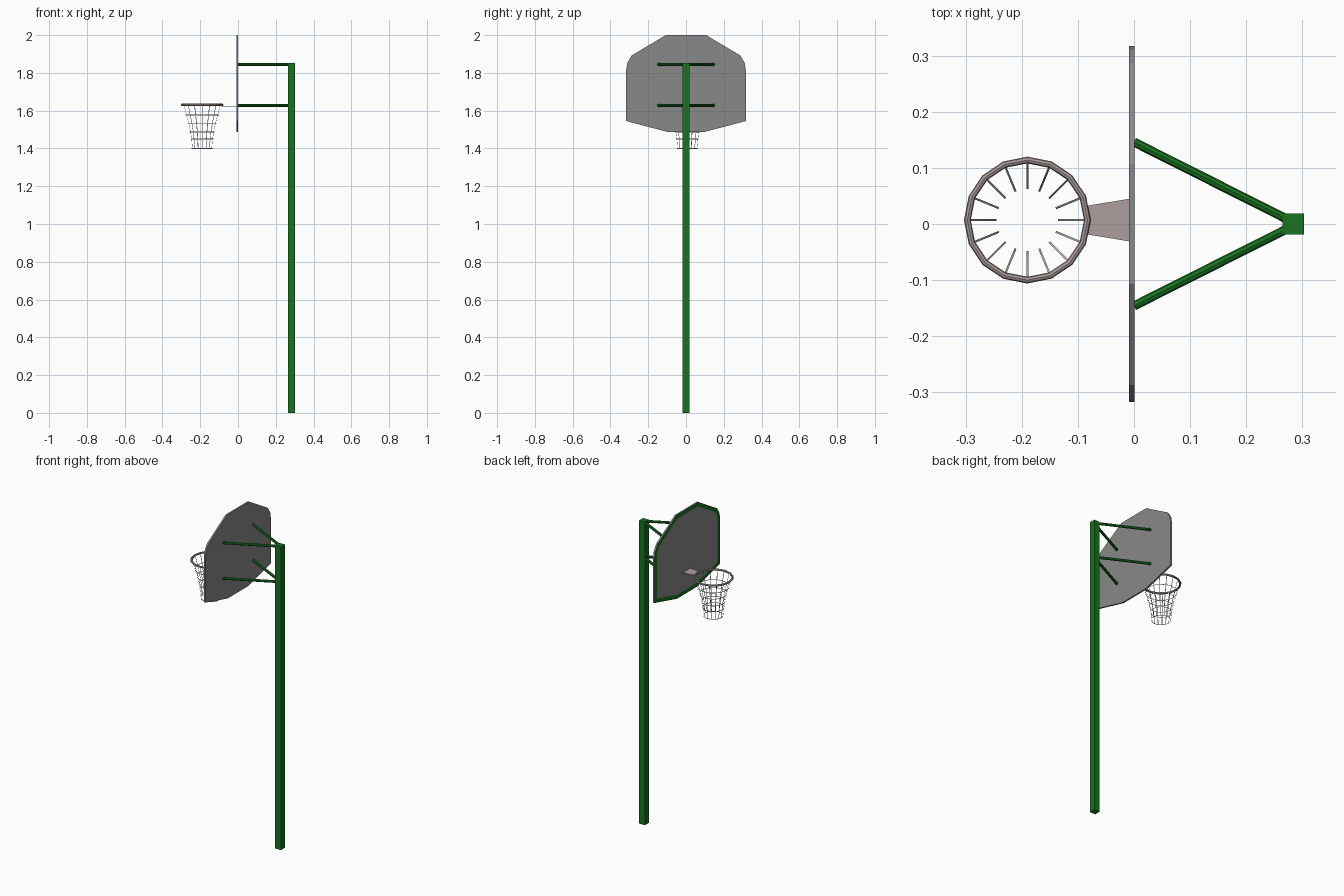
import bpy, bmesh, math
from mathutils import Vector

if "Cube" in bpy.data.objects:
    bpy.data.objects.remove(bpy.data.objects["Cube"])


def material(name, rgb):
    m = bpy.data.materials.new(name)
    m.diffuse_color = (*rgb, 1)
    m.use_nodes = True
    m.node_tree.nodes["Principled BSDF"].inputs["Base Color"].default_value = m.diffuse_color
    return m


GREEN = material("green_paint", (0.01, 0.17, 0.015))
RIM = material("rim_metal", (0.42, 0.34, 0.34))


def add_object(name, bm, *mats):
    me = bpy.data.meshes.new(name)
    bm.to_mesh(me)
    bm.free()
    ob = bpy.data.objects.new(name, me)
    bpy.context.collection.objects.link(ob)
    for m in mats:
        me.materials.append(m)
    return ob


def box(name, lo, hi, mat):
    bm = bmesh.new()
    bmesh.ops.create_cube(bm, size=1)
    lo, hi = Vector(lo), Vector(hi)
    for v in bm.verts:
        v.co = (lo + hi) / 2 + v.co * (hi - lo)
    return add_object(name, bm, mat)


def rod(name, a, b, radius, mat):
    a, b = Vector(a), Vector(b)
    bm = bmesh.new()
    bmesh.ops.create_cone(bm, cap_ends=True, segments=8, radius1=radius,
                          radius2=radius, depth=(b - a).length)
    ob = add_object(name, bm, mat)
    ob.location = (a + b) / 2
    ob.rotation_euler = (b - a).to_track_quat('Z', 'Y').to_euler()
    return ob


def plate(bm, points, offset):
    face = bm.faces.new([bm.verts.new(p) for p in points])
    geo = bmesh.ops.extrude_face_region(bm, geom=[face])["geom"]
    bmesh.ops.translate(bm, vec=offset,
                        verts=[g for g in geo if isinstance(g, bmesh.types.BMVert)])
    bmesh.ops.recalc_face_normals(bm, faces=bm.faces)


# Post
box("post", (0.265, -0.019, 0), (0.303, 0.019, 1.853), GREEN)

# Four support arms
for level, z in (("lower", 1.628), ("upper", 1.845)):
    for side, s in (("left", 1), ("right", -1)):
        rod(f"{level}_{side}_arm", (0, s * 0.146, z), (0.278, s * 0.006, z), 0.008, GREEN)

# Backboard with a painted border on the hoop side
half = [(0.10, 1.488), (0.317, 1.545), (0.317, 1.815), (0.31, 1.855),
        (0.287, 1.893), (0.107, 2.0)]
outline = half + [(-y, z) for y, z in reversed(half)]
bm = bmesh.new()
plate(bm, [(0.001, y, z) for y, z in outline], (-0.01, 0, 0))
front = min(bm.faces, key=lambda f: f.calc_center_median().x)
border = bmesh.ops.inset_region(bm, faces=[front], thickness=0.024, use_even_offset=True)
grey = material("board_grey", (0.25, 0.25, 0.25))
for f in border["faces"]:
    f.material_index = 1
add_object("backboard", bm, grey, GREEN)

# Target rectangle on the board
bm = bmesh.new()
corners = [(-0.125, 1.627), (0.125, 1.627), (0.125, 1.82), (-0.125, 1.82)]
face = bm.faces.new([bm.verts.new((-0.0098, y, z)) for y, z in reversed(corners)])
bmesh.ops.inset_region(bm, faces=[face], thickness=0.018, use_even_offset=True)
bmesh.ops.delete(bm, geom=[face], context='FACES')
add_object("target_rectangle", bm, GREEN)

# Hoop rim
CX, CY, N = -0.19, 0.007, 16
bpy.ops.mesh.primitive_torus_add(major_segments=N, minor_segments=8, major_radius=0.107,
                                 minor_radius=0.006, location=(CX, CY, 1.631))
hoop = bpy.context.object
hoop.name = "hoop_rim"
hoop.data.materials.append(RIM)

# Bracket joining rim and board
bm = bmesh.new()
plate(bm, [(-0.087, CY - 0.025, 1.623), (-0.008, CY - 0.038, 1.623),
           (-0.008, CY + 0.038, 1.623), (-0.087, CY + 0.025, 1.623)], (0, 0, 0.003))
add_object("hoop_bracket", bm, RIM)

# Net: flat cords running down, and flat bands around
profile = [(0.104, 1.63), (0.089, 1.577), (0.077, 1.534), (0.066, 1.487),
           (0.060, 1.45), (0.055, 1.40)]
W = 0.0018


def ring_point(r, z, i, side=0):
    a = 2 * math.pi * i / N
    return (CX + r * math.cos(a) - side * math.sin(a),
            CY + r * math.sin(a) + side * math.cos(a), z)


bm = bmesh.new()
for i in range(N):
    for (r1, z1), (r2, z2) in zip(profile, profile[1:]):
        bm.faces.new([bm.verts.new(p) for p in (
            ring_point(r1, z1, i, -W), ring_point(r2, z2, i, -W),
            ring_point(r2, z2, i, W), ring_point(r1, z1, i, W))])
    for r, z in profile[1:]:
        bm.faces.new([bm.verts.new(p) for p in (
            ring_point(r, z - W, i), ring_point(r, z - W, i + 1),
            ring_point(r, z + W, i + 1), ring_point(r, z + W, i))])
add_object("net", bm)
